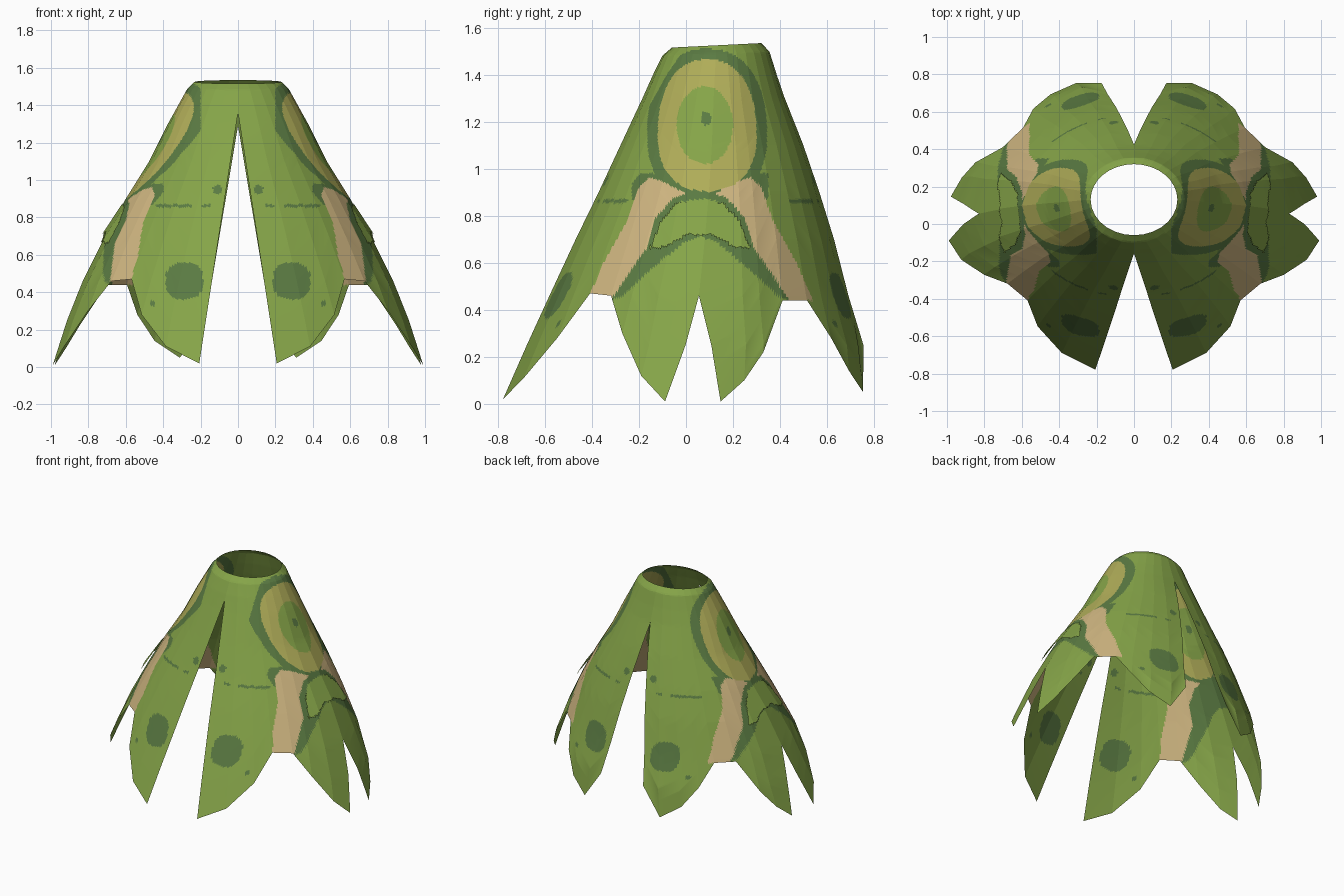
import bpy, bmesh, math

if "Cube" in bpy.data.objects:
    bpy.data.objects.remove(bpy.data.objects["Cube"])

# ---------- colours ----------
def lin(c):
    c /= 255
    return c / 12.92 if c <= 0.04045 else ((c + 0.055) / 1.055) ** 2.4

def material(name, r, g, b):
    m = bpy.data.materials.new(name)
    m.diffuse_color = (lin(r), lin(g), lin(b), 1)
    m.use_nodes = True
    m.node_tree.nodes["Principled BSDF"].inputs["Base Color"].default_value = m.diffuse_color
    return m

MATS = [material("leaf green", 133, 164, 72), material("dark green", 90, 122, 66),
        material("olive yellow", 175, 172, 88), material("tan", 206, 181, 128)]
GREEN, DARK, OLIVE, TAN = range(4)

# ---------- body shape: stacked ellipses (z, half width, front y, back y) ----------
RINGS = [(1.525, .232, -.06, .32), (1.49, .27, -.10, .355), (1.3, .375, -.185, .42),
         (1.1, .475, -.28, .50), (.9, .60, -.375, .57), (.7, .71, -.475, .635),
         (.46, .83, -.59, .70), (.25, .915, -.69, .768), (0, 1.0, -.805, .80)]
TOP = 1.525

def section(z):
    for a, b in zip(RINGS, RINGS[1:]):
        if z >= b[0] - 1e-6:
            t = (a[0] - z) / (a[0] - b[0])
            hx, yf, yb = (p + (q - p) * t for p, q in zip(a[1:], b[1:]))
            break
    return hx, (yb - yf) / 2, (yb + yf) / 2

# hem points of the leaf panels (x, y, z), from front slit to side slit, then to back slit
FRONT_HEM = [(.21, -.79, .02), (.38, -.68, .11), (.50, -.53, .28), (.56, -.40, .47),
             (.66, -.31, .46), (.80, -.27, .30), (.92, -.19, .12), (1, -.09, .01)]
BACK_HEM = [(1, .15, .01), (.93, .25, .10), (.85, .33, .22), (.70, .41, .44), (.60, .52, .44),
            (.55, .63, .28), (.47, .73, .14), (.33, .80, .05), (.18, .78, .25)]
ROWS, SUB = 150, 12

def column(hem, start_deg, split):
    """Points from neck to hem; the column leaves its start angle below height split."""
    x, y, zh = hem
    hx0, hy0, cy0 = section(zh)
    a0, a1 = math.radians(start_deg), math.atan2((y - cy0) / hy0, x / hx0)
    pts = []
    for r in range(ROWS + 1):
        z = TOP + (zh - TOP) * r / ROWS
        hx, hy, cy = section(z)
        w = max(0, (split - z) / (split - zh)) * hx0 / hx
        a = a0 + (a1 - a0) * min(w, 1)
        py = cy + hy * math.sin(a)
        tilt = .05 * (py - .13) * max(0, (z - 1.4) / .125)
        pts.append((hx * math.cos(a), py, z + tilt))
    return pts

def panel(bm, hems, d0, d1, split0, split1):
    n = len(hems) - 1
    cols = []
    for i, h in enumerate(hems):
        s = split0 if i == 0 else split1 if i == n else TOP
        cols.append(column(h, d0 + (d1 - d0) * i / n, s))
    fine = []
    for a, b in zip(cols, cols[1:]):            # flat facets between key columns
        for k in range(SUB):
            t = k / SUB
            fine.append([[p + (q - p) * t for p, q in zip(u, v)] for u, v in zip(a, b)])
    fine.append(cols[-1])
    vs = [[bm.verts.new(p) for p in c] for c in fine]
    for a, b in zip(vs, vs[1:]):
        for r in range(ROWS):
            bm.faces.new((a[r], a[r + 1], b[r + 1], b[r]))

# ---------- painted regions, as (distance from side centre, z) outlines ----------
TAN_BAND = [(.215, .965), (.16, .945), (.06, .895), (.11, .875), (.185, .79), (.225, .66),
            (.31, .53), (.37, .44), (.48, .44), (.41, .60), (.31, .78), (.26, .92)]
FLAP_SHADE = [(-.01, .895), (.11, .88), (.19, .79), (.23, .66), (.30, .56), (.38, .44),
              (.33, .46), (.20, .58), (.08, .68), (-.01, .72)]
FLAP = [(-.01, .875), (.10, .855), (.165, .78), (.215, .66), (.15, .665), (.09, .70),
        (.04, .725), (-.01, .71)]

def inside(poly, u, v):
    hit = False
    for (x1, y1), (x2, y2) in zip(poly, poly[1:] + poly[:1]):
        if (y1 > v) != (y2 > v) and u < (x2 - x1) * (v - y1) / (y2 - y1) + x1:
            hit = not hit
    return hit

def egg(y, z, grow=0):
    h = (.325 if z > 1.14 else .235) + grow
    return (abs(y - .09) / (.21 + grow)) ** 2.3 + (abs(z - 1.14) / h) ** 2.3 < 1

def colour(c):
    x, y, z = c
    d = abs(y - .06)
    if x > .2 and z > .85 and d < .4:
        if math.hypot((y - .085) / .022, (z - 1.215) / .03) < 1:
            return DARK
        if math.hypot((y - .08) / .12, (z - 1.185) / .165) < 1:
            return GREEN
        if egg(y, z):
            return OLIVE
    if x > .4 and z < 1:
        if inside(FLAP_SHADE, d, z):
            return DARK
        if inside(TAN_BAND, d, z):
            return TAN
    if x > .2 and egg(y, z, .045):
        return DARK
    if x > .4 and .87 < z < .98 and d < .29:
        return DARK
    if d > .3:
        if (abs(x - .287) / .1) ** 2.6 + (abs(z - .46) / .097) ** 2.6 < 1:   # blotches
            return DARK
        if abs(z - .862) < .008 and (.25 < x < .44 or .15 < x < .19):        # seam line
            return DARK
        if math.hypot((x - .46) / .018, (z - .34) / .012) < 1:
            return DARK
        if math.hypot((x - .11) / .025, (z - .95) / .025) < 1:
            return DARK
    return GREEN

def finish(bm, name):
    me = bpy.data.meshes.new(name)
    bm.to_mesh(me)
    bm.free()
    for m in MATS:
        me.materials.append(m)
    ob = bpy.data.objects.new(name, me)
    bpy.context.collection.objects.link(ob)
    mod = ob.modifiers.new("mirror", 'MIRROR')
    mod.merge_threshold = .0005

# ---------- leaf cape, right half mirrored ----------
bm = bmesh.new()
panel(bm, FRONT_HEM, -90, 0, 1.36, .46)
panel(bm, BACK_HEM, 0, 90, .46, 1.29)
bmesh.ops.remove_doubles(bm, verts=bm.verts, dist=1e-4)
flap_faces = []
for f in bm.faces:
    c = f.calc_center_median()
    f.material_index = colour(c)
    if c.x > .4 and inside(FLAP, abs(c.y - .06), c.z):
        flap_faces.append([v.co.copy() for v in f.verts])

# ---------- shoulder flap: lifted copy of the arch region ----------
fb = bmesh.new()
for quad in flap_faces:
    for p in quad:
        p.x += .004 + .11 * max(0, .88 - p.z)
    fb.faces.new([fb.verts.new(p) for p in quad]).material_index = GREEN
bmesh.ops.remove_doubles(fb, verts=fb.verts, dist=1e-4)

finish(bm, "leaf_cape")
finish(fb, "shoulder_flap")
